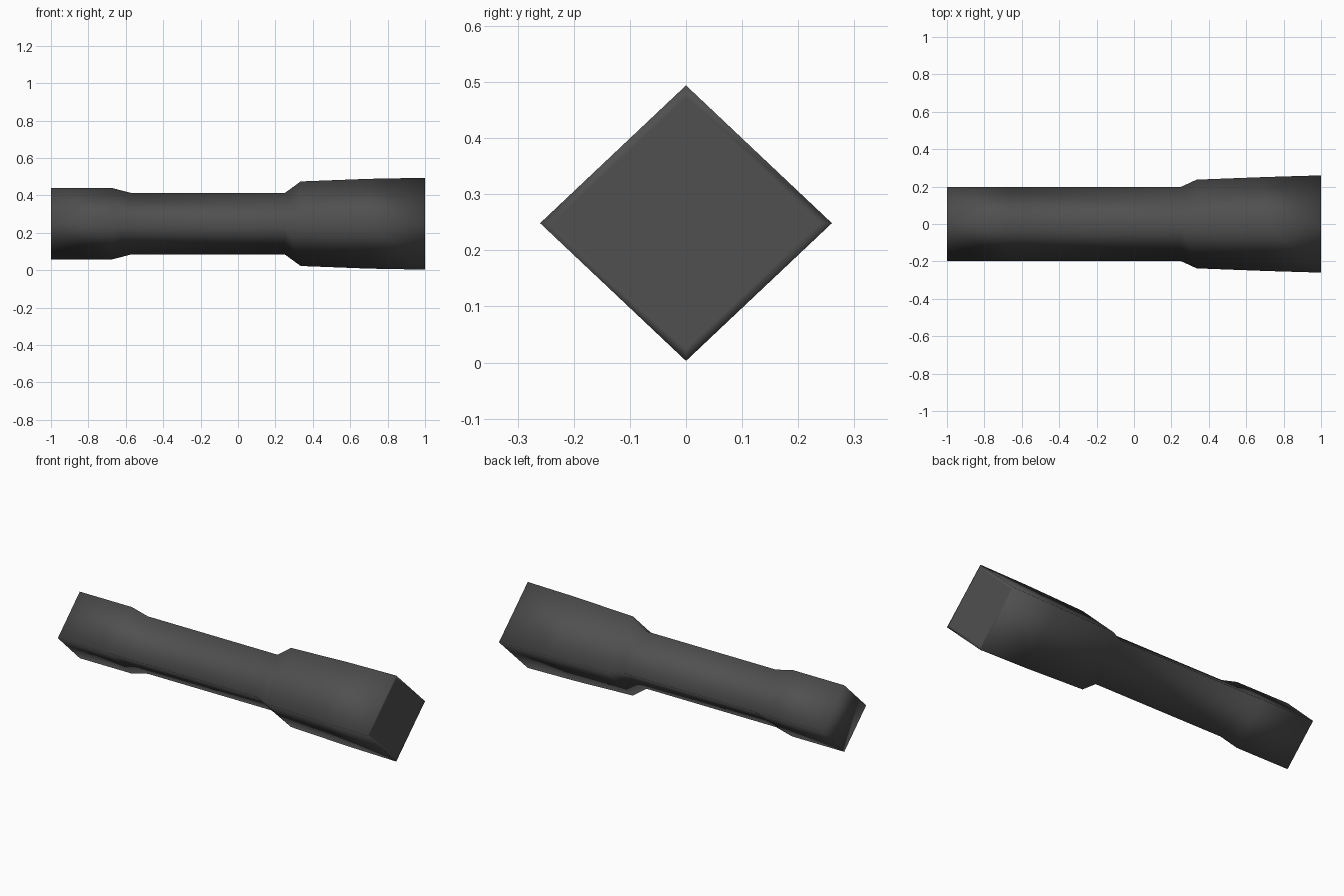
import bpy, bmesh

if "Cube" in bpy.data.objects:
    bpy.data.objects.remove(bpy.data.objects["Cube"])

# Dark grey body colour
grey = bpy.data.materials.new("dark grey")
grey.diffuse_color = (0.08, 0.08, 0.08, 1)
grey.use_nodes = True
grey.node_tree.nodes["Principled BSDF"].inputs["Base Color"].default_value = grey.diffuse_color

CZ = 0.2485
# x position, half width (y), half height (z) of each diamond section
sections = [
    (-1.00, 0.198, 0.190),
    (-0.67, 0.198, 0.190),
    (-0.57, 0.198, 0.164),
    (0.25, 0.198, 0.164),
    (0.335, 0.237, 0.226),
    (0.70, 0.251, 0.240),
    (1.00, 0.260, 0.2455),
]

# Torch body: diamond sections lofted along x
bm = bmesh.new()
rings = [[bm.verts.new((x, hy * c, CZ + hz * s))
          for c, s in ((1, 0), (0, 1), (-1, 0), (0, -1))]
         for x, hy, hz in sections]
for a, b in zip(rings, rings[1:]):
    for i in range(4):
        j = (i + 1) % 4
        bm.faces.new((a[i], a[j], b[j], b[i]))

# Tail cap and lens face, the lens with a narrow rim
bm.faces.new(rings[0])
lens = bm.faces.new(rings[-1])
bmesh.ops.recalc_face_normals(bm, faces=bm.faces[:])
bmesh.ops.inset_region(bm, faces=[lens], thickness=0.022)
for f in bm.faces:
    f.smooth = True

mesh = bpy.data.meshes.new("torch_body")
bm.to_mesh(mesh)
bm.free()
mesh.materials.append(grey)
bpy.context.collection.objects.link(bpy.data.objects.new("torch_body", mesh))
